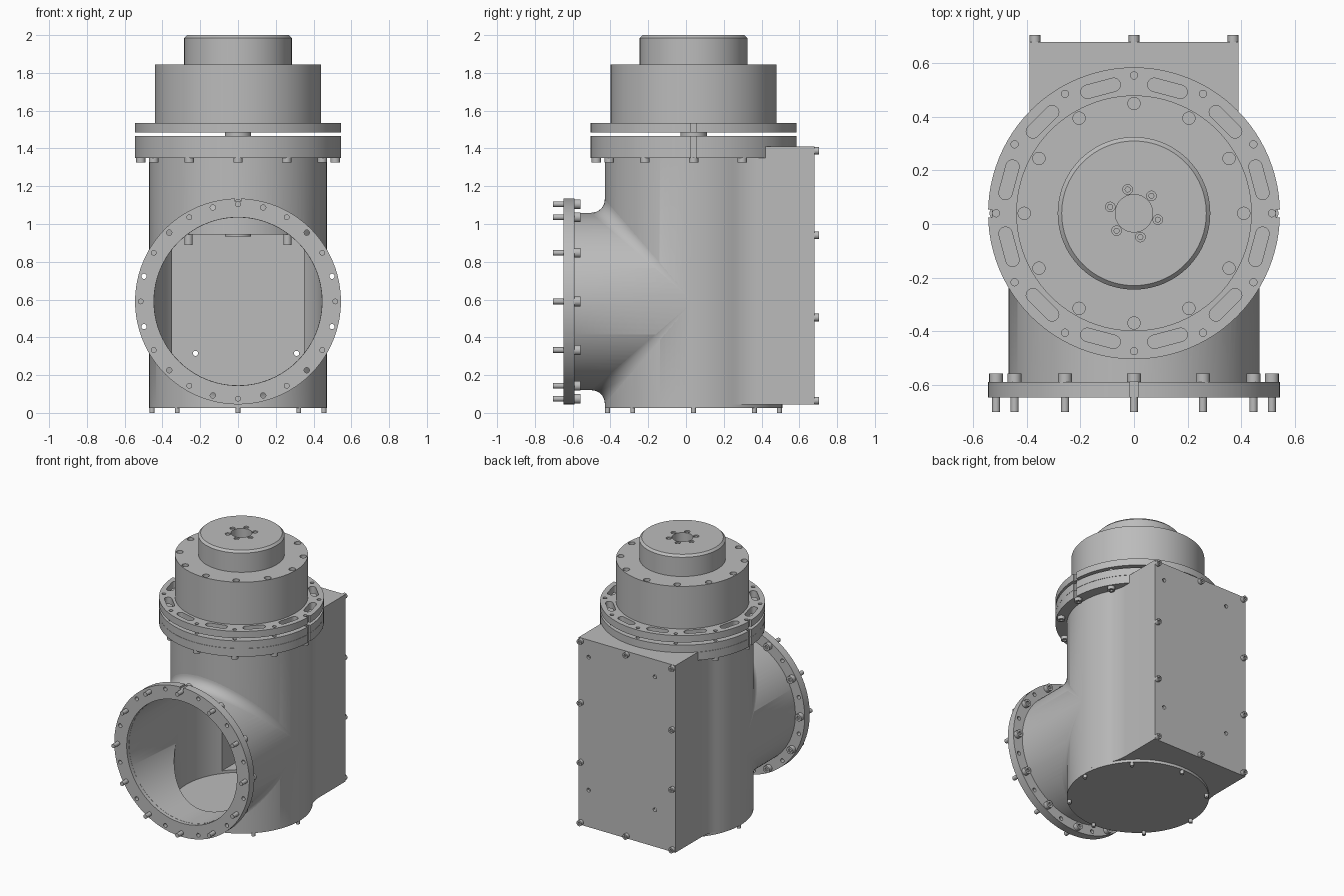
import bpy, bmesh
from math import sin, cos, pi, sqrt, atan2, radians
from mathutils import Vector, Matrix

if "Cube" in bpy.data.objects:
    bpy.data.objects.remove(bpy.data.objects["Cube"])

YC = 0.04       # y of the vertical axis
PZ = 0.59       # z of the side pipe axis
R = 0.47        # outer radius of body and pipe
RIN = 0.445     # inner radius
RF = 0.545      # flange radius
RB = 0.515      # bolt circle radius

steel = bpy.data.materials.new("plain_grey_steel")
steel.use_nodes = True
GREY = (0.5, 0.5, 0.5, 1)
steel.diffuse_color = GREY
steel.node_tree.nodes["Principled BSDF"].inputs["Base Color"].default_value = GREY
parts = []


def finish(name, bm):
    bmesh.ops.recalc_face_normals(bm, faces=bm.faces)
    mesh = bpy.data.meshes.new(name)
    bm.to_mesh(mesh)
    bm.free()
    mesh.materials.append(steel)
    ob = bpy.data.objects.new(name, mesh)
    bpy.context.collection.objects.link(ob)
    parts.append(ob)
    return ob


def circle(c, r, n=24, start=0.0):
    return [(c[0] + r * cos(start + 2 * pi * i / n), c[1] + r * sin(start + 2 * pi * i / n))
            for i in range(n)]


def spread(c, r, angles):
    return [(c[0] + r * cos(radians(a)), c[1] + r * sin(radians(a))) for a in angles]


def rect(x0, x1, y0, y1):
    return [(x0, y0), (x1, y0), (x1, y1), (x0, y1)]


def extrude(name, outlines, lo, hi, axis="Z"):
    """Extrude flat outlines along z, or along y when outlines are in x, z."""
    bm = bmesh.new()
    for pts in outlines:
        ends = [[bm.verts.new((u, v, w) if axis == "Z" else (u, w, v)) for u, v in pts]
                for w in (lo, hi)]
        for ring in ends:
            bm.faces.new(ring)
        for i in range(len(pts)):
            j = (i + 1) % len(pts)
            bm.faces.new((ends[0][i], ends[0][j], ends[1][j], ends[1][i]))
    return finish(name, bm)


def lathe(name, profile, n=96):
    bm = bmesh.new()
    vs = [bm.verts.new((r, 0, z)) for r, z in profile]
    edges = [bm.edges.new(p) for p in zip(vs, vs[1:])]
    bmesh.ops.spin(bm, geom=vs + edges, cent=(0, 0, 0), axis=(0, 0, 1), angle=2 * pi, steps=n)
    bmesh.ops.remove_doubles(bm, verts=bm.verts, dist=1e-5)
    bmesh.ops.translate(bm, verts=bm.verts, vec=(0, YC, 0))
    return finish(name, bm)


def combine(ob, tool, op="DIFFERENCE"):
    mod = ob.modifiers.new(op.lower(), "BOOLEAN")
    mod.operation, mod.solver, mod.object = op, "EXACT", tool
    bpy.context.view_layer.objects.active = ob
    bpy.ops.object.modifier_apply(modifier=mod.name)
    parts.remove(tool)
    bpy.data.objects.remove(tool)


def bolts(name, centres, r, lo, hi, axis="Z", socket_at=None):
    """Round bolt heads, with a hexagon socket at one end."""
    ob = extrude(name, [circle(c, r, 16) for c in centres], lo, hi, axis)
    if socket_at is not None:
        combine(ob, extrude("socket_cutter", [circle(c, r * 0.5, 6) for c in centres],
                            socket_at - 0.012, socket_at + 0.012, axis))
    return ob


AXIS, PIPE = (0, YC), (0, PZ)
TWELVE = range(0, 360, 30)

# Housing: round front blending into a square back box
blend = 0.3
fx = 0.39 + blend
fy = sqrt((R + blend) ** 2 - fx ** 2)
a = atan2(fy, fx)
half = [(R * cos(t), YC + R * sin(t))
        for t in (-pi / 2 + (a + pi / 2) * i / 36 for i in range(37))]
half += [(fx - blend * cos(t), YC + fy - blend * sin(t))
         for t in (a * (1 - i / 8) for i in range(1, 9))]
half.append((0.39, 0.68))
outline = half + [(-x, y) for x, y in reversed(half[1:])]
housing = extrude("housing", [outline], 0.045, 1.41)
combine(housing, extrude("pipe", [circle(PIPE, R - 0.0005, 96, 0.01)], -0.62, YC, "Y"), "UNION")
combine(housing, extrude("bore", [circle(AXIS, RIN, 96)], 0, 1.5))
combine(housing, extrude("pipe_bore", [circle(PIPE, RIN - 0.001, 96, 0.01)], -0.7, YC, "Y"))
combine(housing, extrude("box_cavity", [rect(-0.35, 0.35, 0.2, 0.66)], 0.065, 1.36))
back_holes = [(x, z) for x in (-0.225, 0.31) for z in (0.315, 1.285)]
combine(housing, extrude("back_holes", [circle(c, 0.014, 16) for c in back_holes], 0.6, 0.72, "Y"))

# Fillets where the pipe meets the housing, above and below
for side, label in ((1, "upper"), (-1, "lower")):
    bm = bmesh.new()
    rows = []
    for i in range(49):
        t = radians(-86 + 172 * i / 48)
        x, y, z, d = R * sin(t), YC - R * cos(t), PZ + side * R * cos(t), 0.07 * cos(t)
        pts = [(x, y - d + d * sin(q), z + side * d * (1 - cos(q)))
               for q in (pi / 2 * k / 8 for k in range(9))]
        pts.append((x, y + 0.2 * d, z - side * 0.2 * d))
        rows.append([bm.verts.new(p) for p in pts])
    n = len(rows[0])
    for r0, r1 in zip(rows, rows[1:]):
        for k in range(n):
            bm.faces.new((r0[k], r0[(k + 1) % n], r1[(k + 1) % n], r1[k]))
    bm.faces.new(rows[0])
    bm.faces.new(rows[-1])
    finish(label + "_pipe_fillet", bm)

# Pipe flange with bolt holes and a locating notch
pipe_flange = extrude("pipe_flange", [circle(PIPE, RF, 96)], -0.648, -0.59, "Y")
combine(pipe_flange, extrude("flange_bore", [circle(PIPE, RIN, 96)], -0.7, -0.5, "Y"))
holes = [circle(c, 0.014, 16) for c in spread(PIPE, RB, range(15, 360, 30))]
holes.append(rect(-0.015, 0.015, PZ + RF - 0.015, PZ + RF + 0.02))
combine(pipe_flange, extrude("flange_holes", holes, -0.7, -0.5, "Y"))
pipe_bolts = spread(PIPE, RB, TWELVE)
bolts("pipe_bolt_heads", pipe_bolts, 0.026, -0.59, -0.558, "Y", -0.558)
bolts("pipe_bolt_shanks", pipe_bolts, 0.015, -0.703, -0.6, "Y")


# Cutter for the flange holes and the two side notches
def stack_holes():
    shapes = [circle(c, 0.0135, 16) for c in spread(AXIS, RB, TWELVE)]
    shapes += [rect(s * RF - 0.014, s * RF + 0.014, YC - 0.015, YC + 0.015) for s in (-1, 1)]
    return extrude("stack_holes", shapes, 1.3, 1.6)


# Housing flange and its hanging bolts
housing_flange = extrude("housing_flange", [circle(AXIS, RF, 96)], 1.35, 1.4095)
combine(housing_flange, extrude("flange_bore", [circle(AXIS, RIN, 96)], 1.3, 1.5))
combine(housing_flange, stack_holes())
bolts("flange_bolts", spread(AXIS, RB, [t for t in TWELVE if t not in (60, 90, 120)]),
      0.025, 1.325, 1.351, "Z", 1.325)

# Adapter plate carrying the inner drum
adapter = lathe("adapter_plate_and_inner_drum", [
    (0, 1.486), (0.07, 1.486), (0.07, 1.465), (RF, 1.465), (RF, 1.411), (0.4, 1.411),
    (0.4, 0.945), (0.07, 0.945), (0.07, 0.935), (0, 0.935)])
combine(adapter, stack_holes())
bolts("inner_drum_bolts", spread(AXIS, 0.37, range(45, 360, 90)), 0.022, 0.89, 0.946, "Z", 0.89)

# Upper rotary unit: slotted flange, drum and cap
upper = lathe("upper_rotary_unit", [
    (0, 1.9), (0.07, 1.9), (0.07, 2), (0.27, 2), (0.285, 1.985), (0.285, 1.845),
    (0.44, 1.845), (0.44, 1.535), (RF, 1.535), (RF, 1.485), (0, 1.485)])
combine(upper, stack_holes())
slots = []
for mid in range(15, 360, 30):
    rm, w, reach = 0.486, 0.025, radians(6)
    pts = []
    for s in (1, -1):
        t = radians(mid) + s * reach
        c = (rm * cos(t), YC + rm * sin(t))
        arc = [t + s * pi / 2 * (2 * k / 10 - 1) for k in range(11)]
        for q in arc if s == 1 else [t - pi + pi / 2 - pi / 2 + pi / 2 * (2 * k / 10 - 1) + pi / 2
                                     for k in range(11)]:
            pts.append((c[0] + w * cos(q + pi / 2 if s == 1 else q), 
                        c[1] + w * sin(q + pi / 2 if s == 1 else q)))
    slots.append(pts)
combine(upper, extrude("slots", slots, 1.45, 1.6))
combine(upper, extrude("drum_pits", [circle(c, 0.023) for c in spread(AXIS, 0.41, TWELVE)],
                       1.815, 1.9))
cap_bolts = spread(AXIS, 0.092, range(45, 405, 60))
combine(upper, extrude("cap_pits", [circle(c, 0.018, 16) for c in cap_bolts], 1.985, 2.1))
bolts("cap_screws", cap_bolts, 0.011, 1.98, 1.994)

# Bottom cover and its bolts
extrude("bottom_cover", [circle(AXIS, R, 96)], 0.025, 0.0455)
bolts("cover_bolts", spread(AXIS, 0.455, range(0, 360, 45)), 0.013, 0, 0.03)

# Bolts around the edge of the back face
edge = [(x, z) for x in (-0.37, 0, 0.37) for z in (0.065, 0.505, 0.94, 1.388)
        if x or z in (0.065, 1.388)]
bolts("back_bolts", edge, 0.02, 0.675, 0.705, "Y", 0.705)

# Smooth round surfaces, keep hard edges
bpy.ops.object.select_all(action="DESELECT")
for ob in parts:
    ob.select_set(True)
bpy.context.view_layer.objects.active = parts[0]
bpy.ops.object.shade_smooth_by_angle(angle=radians(30))
